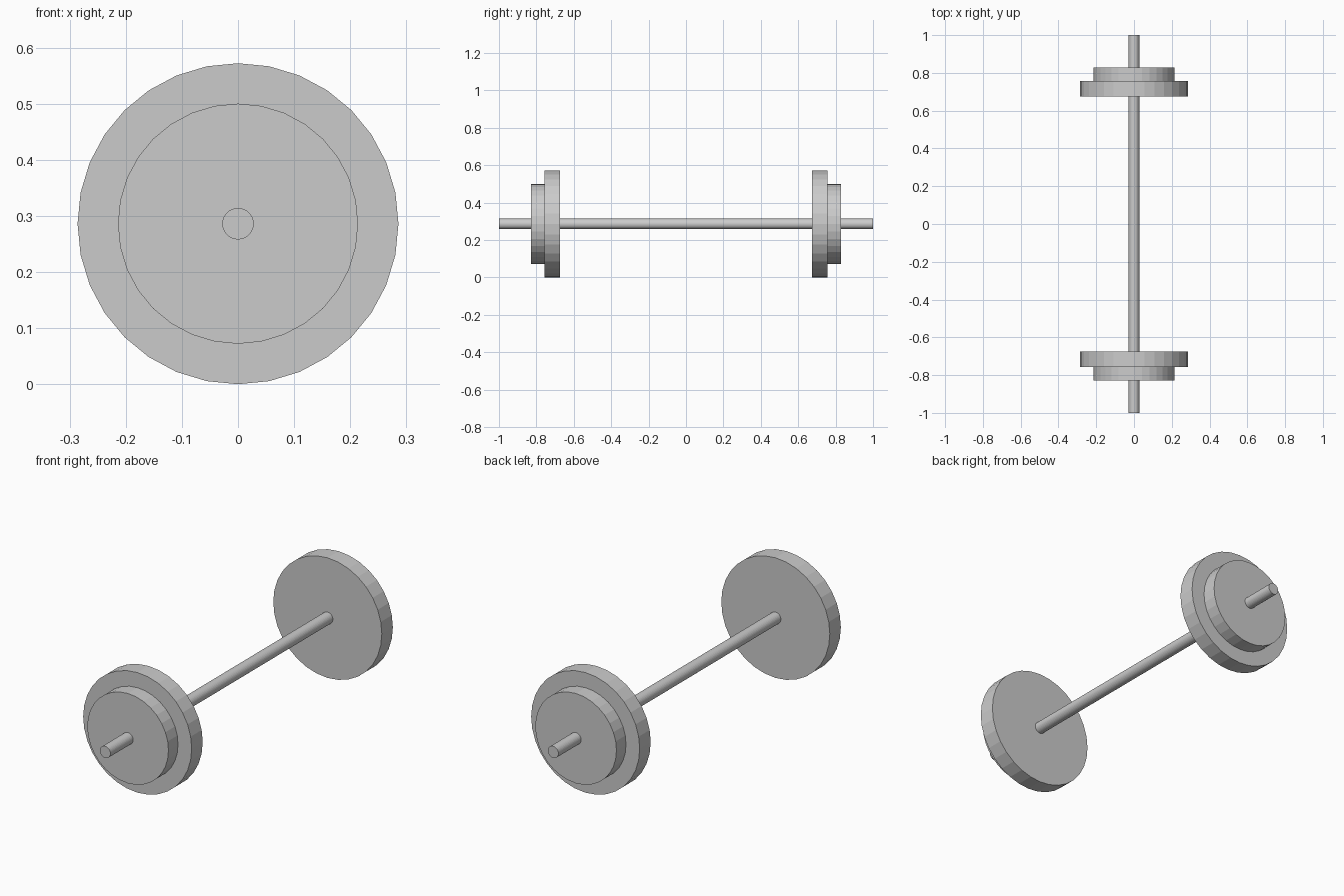
import bpy, math

if "Cube" in bpy.data.objects:
    bpy.data.objects.remove(bpy.data.objects["Cube"])

R = 0.286  # large plate radius, also the axle height


def disc(name, radius, y0, y1):
    """32-sided flat-shaded cylinder lying along y, with a vertex at the top."""
    bpy.ops.mesh.primitive_cylinder_add(
        vertices=32, radius=radius, depth=y1 - y0,
        location=(0, (y0 + y1) / 2, R), rotation=(math.pi / 2, 0, 0))
    bpy.context.object.name = name


# Bar running the full length
disc("bar", 0.028, -1.0, 1.0)

# Large inner plate and smaller outer plate at each end
for side, s in (("front", -1), ("back", 1)):
    for part, radius, a, b in (("large_plate", R, 0.674, 0.757),
                               ("small_plate", 0.214, 0.757, 0.829)):
        y0, y1 = sorted((s * a, s * b))
        disc(f"{side}_{part}", radius, y0, y1)
